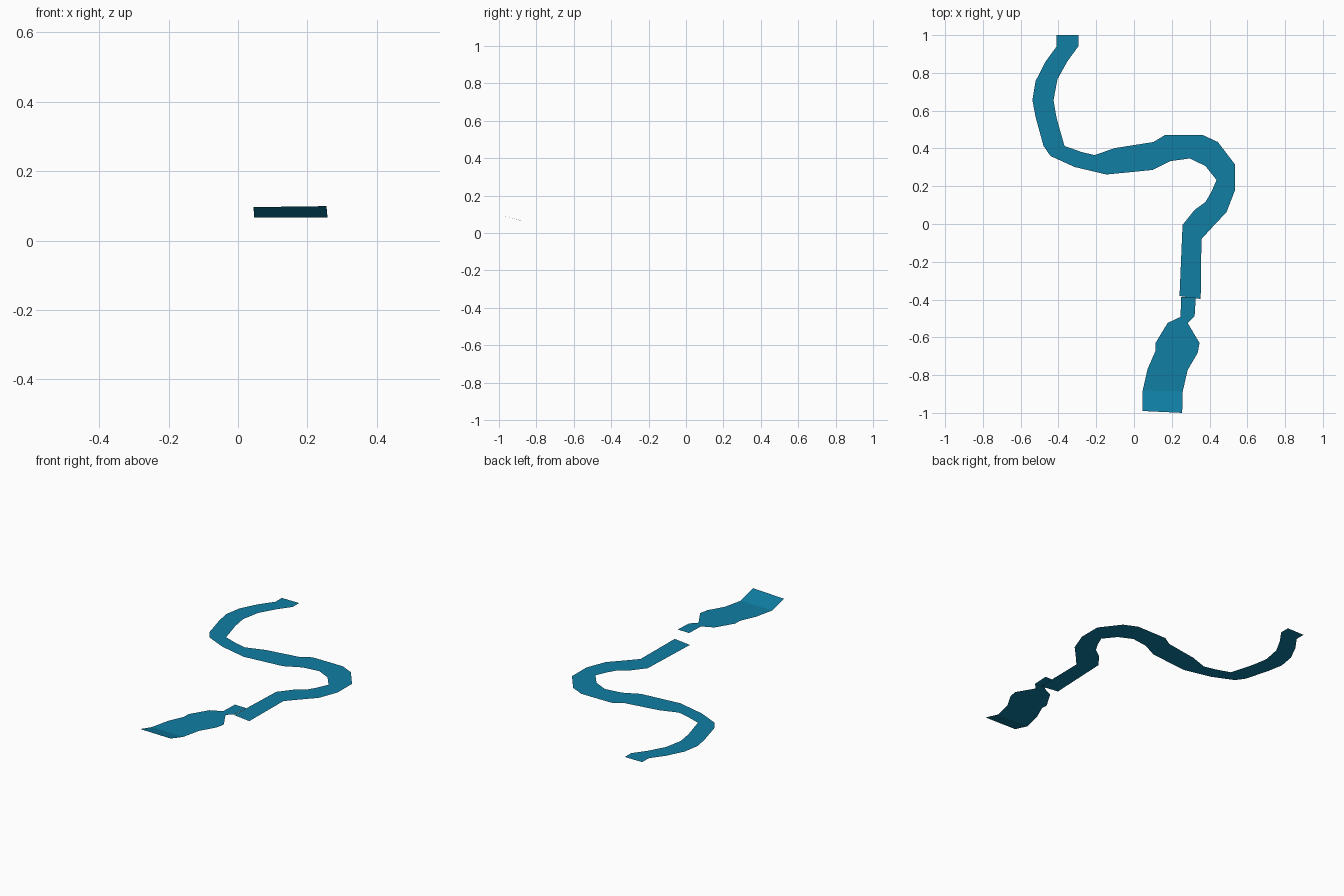
import bpy

water = bpy.data.materials.new("water")
water.diffuse_color = (0.005, 0.21, 0.37, 1)


def ribbon(name, banks, height):
    """Flat strip between paired bank points (x1, y1, x2, y2), running from back to front."""
    verts = []
    for x1, y1, x2, y2 in banks:
        verts += [(x1, y1, height(y1)), (x2, y2, height(y2))]
    faces = [(i, i + 2, i + 3, i + 1) for i in range(0, len(verts) - 2, 2)]
    mesh = bpy.data.meshes.new(name)
    mesh.from_pydata(verts, [], faces)
    mesh.materials.append(water)
    obj = bpy.data.objects.new(name, mesh)
    bpy.context.collection.objects.link(obj)
    return obj


# Long winding lower river, flat on the ground
ribbon("lower_river", [
    (-.41, 1.0, -.295, 1.0), (-.41, .94, -.295, .94), (-.47, .857, -.352, .862),
    (-.521, .757, -.405, .767), (-.538, .656, -.426, .656), (-.521, .566, -.41, .561),
    (-.479, .413, -.368, .413), (-.442, .36, -.278, .381), (-.315, .302, -.209, .365),
    (-.146, .262, -.1, .402), (.098, .286, .103, .434), (.193, .333, .164, .471),
    (.296, .347, .364, .471), (.378, .307, .444, .434), (.437, .233, .535, .315),
    (.41, .17, .535, .18), (.378, .116, .49, .063), (.32, .074, .421, -.01),
    (.257, -.005, .357, -.08), (.241, -.381, .353, -.397),
], lambda y: 0.0)

# Raised upper stream and pool, with its front end tilted upward
ribbon("upper_stream", [
    (.25, -.386, .327, -.388), (.246, -.492, .321, -.487), (.178, -.524, .284, -.524),
    (.114, -.63, .347, -.63), (.114, -.672, .337, -.683), (.072, -.767, .284, -.773),
    (.046, -.882, .258, -.886), (.045, -.99, .255, -1.0),
], lambda y: 0.067 + max(0, -0.886 - y) * 0.285)
